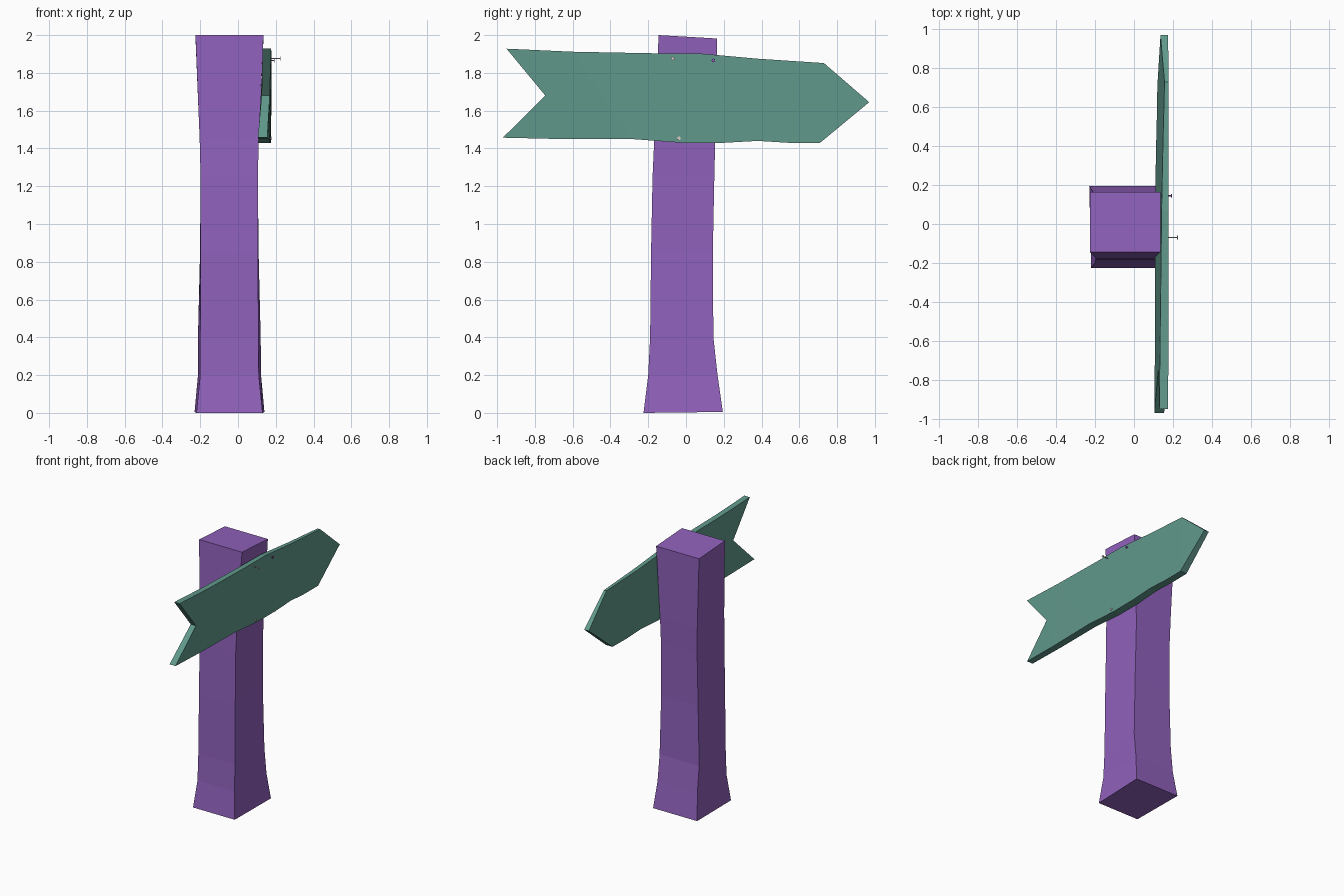
import bpy, bmesh, math
from mathutils import Matrix

if "Cube" in bpy.data.objects:
    bpy.data.objects.remove(bpy.data.objects["Cube"])


def material(name, rgb):
    m = bpy.data.materials.new(name)
    m.diffuse_color = (*rgb, 1)
    m.use_nodes = True
    m.node_tree.nodes["Principled BSDF"].inputs["Base Color"].default_value = m.diffuse_color
    return m


def finish(name, bm, mat):
    bmesh.ops.recalc_face_normals(bm, faces=bm.faces)
    me = bpy.data.meshes.new(name)
    bm.to_mesh(me)
    bm.free()
    me.materials.append(mat)
    ob = bpy.data.objects.new(name, me)
    bpy.context.collection.objects.link(ob)
    return ob


def loft(bm, rings):
    loops = [[bm.verts.new(p) for p in r] for r in rings]
    for a, b in zip(loops, loops[1:]):
        for i in range(len(a)):
            j = (i + 1) % len(a)
            bm.faces.new((a[i], a[j], b[j], b[i]))
    bm.faces.new(loops[0][::-1])
    bm.faces.new(loops[-1])


purple = material("post_purple", (0.28, 0.12, 0.50))
green = material("board_green", (0.12, 0.32, 0.26))
pale = material("nail_pale", (0.70, 0.60, 0.58))
violet = material("nail_violet", (0.28, 0.12, 0.50))

# Post: z, left x, right x, front y, back y, back corner flare
sections = [
    (0.00, -0.22, 0.13, -0.225, 0.195, 0.01),
    (0.20, -0.20, 0.11, -0.20, 0.167, 0.012),
    (0.40, -0.20, 0.108, -0.19, 0.145, 0.012),
    (0.85, -0.198, 0.106, -0.185, 0.142, 0.003),
    (1.25, -0.198, 0.105, -0.177, 0.15, 0.0),
    (1.45, -0.203, 0.11, -0.168, 0.155, 0.0),
    (2.00, -0.225, 0.135, -0.145, 0.165, 0.0),
]
bm = bmesh.new()
rings = []
for z, l, r, f, b, k in sections:
    zb = z - 0.018 if z == 2 else z + (0.005 if z == 0 else 0)
    rings.append([(l, f, z), (r, f, z), (r + k, b, zb), (l - k, b, zb)])
loft(bm, rings)
finish("post", bm, purple)

# Arrow board outline: y, z, back x, front x
outline = [
    (-0.97, 1.457, 0.105, 0.155), (-0.67, 1.45, 0.107, 0.16),
    (-0.29, 1.45, 0.108, 0.167), (-0.02, 1.43, 0.108, 0.17),
    (0.20, 1.43, 0.11, 0.172), (0.38, 1.44, 0.113, 0.173),
    (0.54, 1.43, 0.117, 0.174), (0.71, 1.43, 0.12, 0.175),
    (0.97, 1.645, 0.136, 0.175), (0.73, 1.852, 0.157, 0.178),
    (0.38, 1.875, 0.148, 0.178), (0.07, 1.903, 0.142, 0.178),
    (-0.19, 1.904, 0.139, 0.178), (-0.60, 1.912, 0.134, 0.177),
    (-0.95, 1.928, 0.13, 0.175), (-0.745, 1.68, 0.125, 0.168),
]
bm = bmesh.new()
loft(bm, [[(p[2], p[0], p[1]) for p in outline],
          [(p[3], p[0], p[1]) for p in outline]])
bmesh.ops.triangulate(bm, faces=[f for f in bm.faces if len(f.verts) > 4])
finish("arrow_board", bm, green)


# Nails: shaft with a small flat head, pointing along x
def nail(name, y, z, tip, mat):
    bm = bmesh.new()
    for x0, x1, rad in ((0.14, tip, 0.003), (tip - 0.004, tip, 0.010)):
        m = (Matrix.Translation(((x0 + x1) / 2, y, z))
             @ Matrix.Rotation(math.pi / 2, 4, 'Y'))
        bmesh.ops.create_cone(bm, cap_ends=True, segments=8, radius1=rad,
                              radius2=rad, depth=x1 - x0, matrix=m)
    finish(name, bm, mat)


nail("nail_loose", -0.07, 1.876, 0.226, pale)
nail("nail_top", 0.145, 1.866, 0.194, violet)
nail("nail_bottom", -0.037, 1.454, 0.178, pale)
